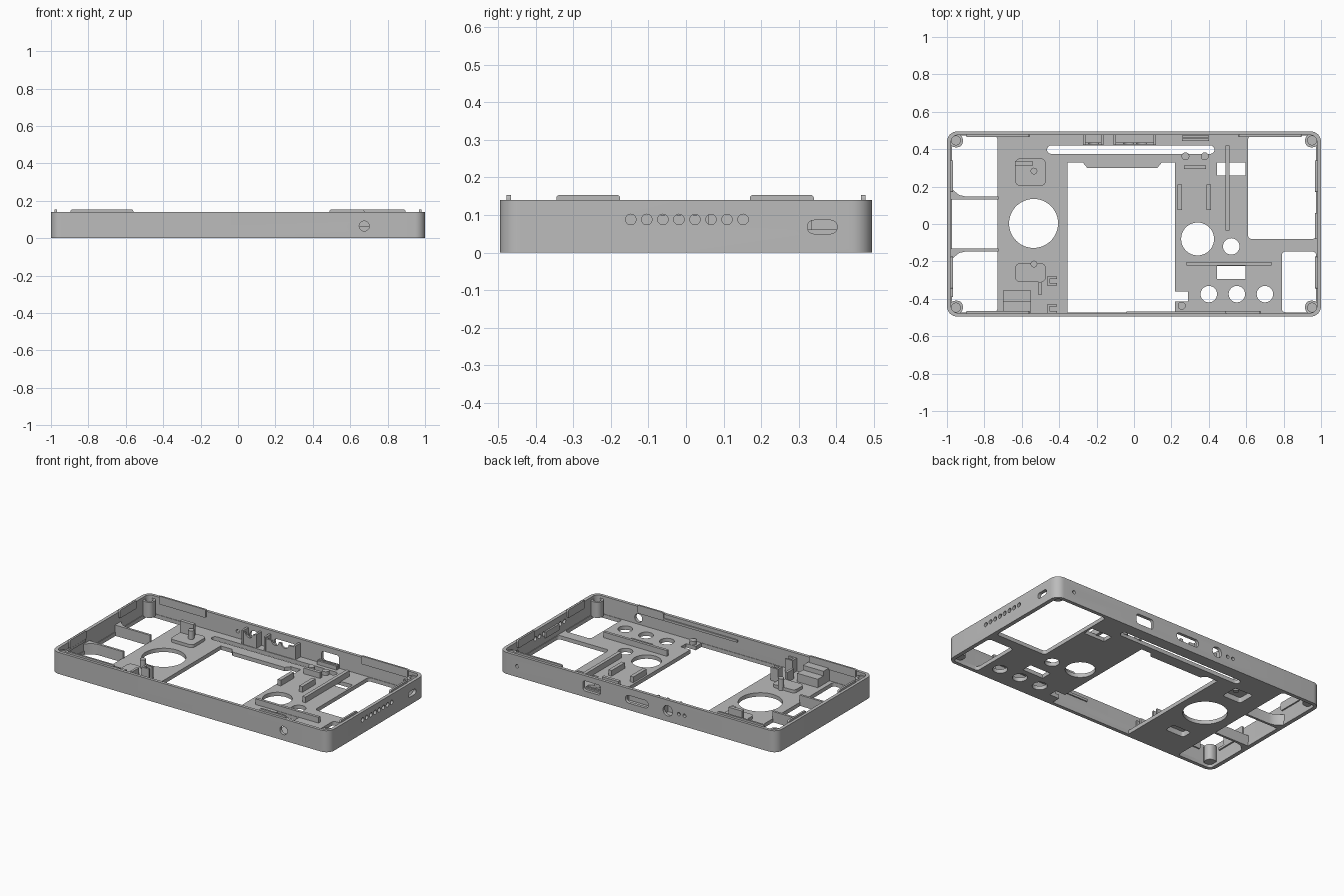
import bpy, bmesh, math

cube = bpy.data.objects.get("Cube")
if cube:
    bpy.data.objects.remove(cube, do_unlink=True)

grey = bpy.data.materials.new("mid_grey")
grey.use_nodes = True
grey.diffuse_color = (0.5, 0.5, 0.5, 1)
grey.node_tree.nodes["Principled BSDF"].inputs["Base Color"].default_value = (0.5, 0.5, 0.5, 1)

WALL, FLOOR, TOP, LIP = 0.022, 0.025, 0.14, 0.153


def rrect(x0, x1, y0, y1, r=0.0, seg=6):
    """Outline of a rectangle with rounded corners."""
    if r <= 0:
        return [(x0, y0), (x1, y0), (x1, y1), (x0, y1)]
    pts = []
    centres = [(x1 - r, y1 - r), (x0 + r, y1 - r), (x0 + r, y0 + r), (x1 - r, y0 + r)]
    for q, (cx, cy) in enumerate(centres):
        for i in range(seg + 1):
            a = math.pi / 2 * (q + i / seg)
            pts.append((cx + r * math.cos(a), cy + r * math.sin(a)))
    return pts


def circle(x, y, r, n=32):
    return [(x + r * math.cos(math.tau * i / n), y + r * math.sin(math.tau * i / n)) for i in range(n)]


def prism(name, pts, a, b, axis="z"):
    """Extrude an outline from a to b along an axis."""
    place = {"z": lambda u, v, w: (u, v, w),
             "y": lambda u, v, w: (u, w, v),
             "x": lambda u, v, w: (w, u, v)}[axis]
    bm = bmesh.new()
    low = [bm.verts.new(place(u, v, a)) for u, v in pts]
    high = [bm.verts.new(place(u, v, b)) for u, v in pts]
    bm.faces.new(low)
    bm.faces.new(high)
    for i in range(len(pts)):
        j = (i + 1) % len(pts)
        bm.faces.new((low[i], low[j], high[j], high[i]))
    bmesh.ops.recalc_face_normals(bm, faces=bm.faces)
    mesh = bpy.data.meshes.new(name)
    bm.to_mesh(mesh)
    bm.free()
    mesh.materials.append(grey)
    ob = bpy.data.objects.new(name, mesh)
    bpy.context.collection.objects.link(ob)
    return ob


def box(name, x0, x1, y0, y1, z0, z1):
    return prism(name, rrect(x0, x1, y0, y1), z0, z1)


def cut(ob, cutters):
    """Subtract the cutters, then remove them."""
    for c in cutters:
        m = ob.modifiers.new("cut", "BOOLEAN")
        m.operation, m.solver, m.object = "DIFFERENCE", "EXACT", c
    bpy.context.view_layer.update()
    result = ob.evaluated_get(bpy.context.evaluated_depsgraph_get())
    mesh = bpy.data.meshes.new_from_object(result)
    ob.modifiers.clear()
    ob.data = mesh
    for c in cutters:
        bpy.data.objects.remove(c, do_unlink=True)
    return ob


# Tray with floor and rounded outer wall
tray = prism("tray", rrect(-1, 1, -0.495, 0.495, 0.055, 8), 0, TOP)
cutters = [prism("cavity", rrect(-1 + WALL, 1 - WALL, -0.475, 0.475, 0.035, 8), FLOOR, 0.3)]

# Floor openings
centre = [(-0.355, -0.472), (0.22, -0.472), (0.22, -0.415), (0.29, -0.415), (0.29, -0.36),
          (0.22, -0.36), (0.22, 0.33), (0.15, 0.33), (0.125, 0.3), (-0.25, 0.3),
          (-0.275, 0.33), (-0.355, 0.33)]
openings = [
    centre,
    rrect(-0.974, -0.73, -0.472, 0.472, 0.02),
    rrect(0.61, 0.974, -0.08, 0.472, 0.02),
    rrect(0.79, 0.974, -0.472, -0.147, 0.02),
    rrect(-0.465, 0.43, 0.375, 0.42, 0.022),
    rrect(0.445, 0.595, 0.26, 0.33),
    rrect(0.445, 0.595, -0.295, -0.225),
    circle(-0.537, 0.003, 0.131, 48),
    circle(0.34, -0.08, 0.088, 40),
    circle(0.52, -0.12, 0.044),
] + [circle(x, -0.375, 0.044) for x in (0.4, 0.55, 0.7)]
cutters += [prism("opening", o, -0.1, 0.06) for o in openings]

# Ports in the back wall
ports = [rrect(0.27, 0.395, 0.04, 0.105, 0.015), rrect(-0.075, 0.09, 0.045, 0.095, 0.024),
         circle(-0.215, 0.07, 0.034), circle(-0.295, 0.07, 0.011, 16),
         circle(-0.335, 0.07, 0.011, 16), circle(0.87, 0.07, 0.011, 16)]
cutters += [prism("port", p, 0.44, 0.6, "y") for p in ports]

# Hole in the front wall, speaker holes and slot in the right-hand wall
cutters.append(prism("jack", circle(0.675, 0.065, 0.027), -0.6, -0.44, "y"))
side = [circle(-0.147 + 0.0427 * i, 0.088, 0.014, 20) for i in range(8)]
side.append(rrect(0.323, 0.402, 0.05, 0.086, 0.017))
cutters += [prism("side_hole", s, 0.95, 1.1, "x") for s in side]

# Button pads: pockets open below
pads = [(-0.635, -0.472, 0.205, 0.35), (-0.635, -0.472, -0.31, -0.21)]
for x0, x1, y0, y1 in pads:
    cutters.append(prism("pocket", rrect(x0 + 0.015, x1 - 0.015, y0 + 0.015, y1 - 0.015, 0.015),
                         -0.1, 0.06))
cut(tray, cutters)
for x0, x1, y0, y1 in pads:
    pad = prism("button_pad", rrect(x0, x1, y0, y1, 0.025), FLOOR - 0.001, 0.045)
    cut(pad, [prism("pocket", rrect(x0 + 0.015, x1 - 0.015, y0 + 0.015, y1 - 0.015, 0.015), 0, 0.035)])

# Corner screw posts
for sx in (-1, 1):
    for sy in (-1, 1):
        xs = sorted((sx * 0.915, sx * 0.985))
        ys = sorted((sy * 0.41, sy * 0.48))
        post = prism("corner_post", rrect(*xs, *ys, 0.03), 0.02, 0.122)
        cut(post, [prism("screw_hole", circle(sx * 0.952, sy * 0.447, 0.024, 20), 0.07, 0.2)])

# Snap lips standing above the rim
for x0, x1, sy in [(-0.895, -0.56, -1), (-0.895, -0.56, 1), (0.49, 0.675, -1), (0.56, 0.895, 1)]:
    prism("snap_lip", rrect(x0, x1, 0.1, LIP, 0.008), *sorted((sy * 0.466, sy * 0.478)), "y")
for sx in (-1, 1):
    for y0, y1 in [(-0.345, -0.175), (0.17, 0.34)]:
        prism("end_snap_lip", rrect(y0, y1, 0.1, LIP, 0.008), *sorted((sx * 0.969, sx * 0.982)), "x")

# Rails along the inside of the walls
box("front_wall_rail", -0.04, 0.5, -0.478, -0.467, 0.1, 0.115)
box("right_wall_rail", 0.967, 0.98, -0.08, 0.06, 0.06, 0.1)
box("left_wall_rail", -0.98, -0.968, -0.39, -0.18, 0.085, 0.1)

# End ribs with flared roots at the left end
for s in (-1, 1):
    rib = [(-0.98, 0.132), (-0.725, 0.132), (-0.725, 0.147), (-0.9, 0.147),
           (-0.935, 0.155), (-0.96, 0.175), (-0.98, 0.195)]
    prism("end_rib", [(x, s * y) for x, y in rib], 0, 0.07)

# Upright fins on the floor
for x0, x1, y0, y1 in [(0.488, 0.51, -0.035, 0.42), (0.28, 0.735, -0.222, -0.204),
                       (0.232, 0.256, 0.075, 0.21), (0.388, 0.411, 0.075, 0.21),
                       (0.267, 0.385, 0.293, 0.314)]:
    box("floor_fin", x0, x1, y0, y1, 0.02, 0.062)

# Small screw bosses
for x, y in [(0.275, 0.362), (0.378, 0.362), (0.255, -0.437)]:
    prism("boss", circle(x, y, 0.021, 20), 0.02, 0.05)

# Button brackets and posts
box("bracket", -0.637, -0.54, 0.312, 0.335, 0.04, 0.12)
for y in (0.283, -0.214):
    prism("button_post", circle(-0.535, y, 0.018, 20), 0.02, 0.1)

# Port holders behind the back wall
for x0, x1, notches in [(-0.272, -0.162, [-0.217]), (-0.11, 0.118, [-0.03, 0.04])]:
    for x in (x0, x1 - 0.014):
        box("holder_cheek", x, x + 0.014, 0.422, 0.48, 0.02, 0.115)
    plate = box("holder_plate", x0 + 0.007, x1 - 0.007, 0.424, 0.436, 0.02, 0.105)
    cut(plate, [prism("notch", circle(n, 0.105, 0.026, 24), 0.4, 0.46, "y") for n in notches])
    box("holder_shelf", x0 + 0.007, x1 - 0.007, 0.436, 0.477, 0.02, 0.032)
for y in (0.444, 0.462):
    box("connector_bar", 0.257, 0.4, y, y + 0.012, 0.02, 0.05)

# Stepped block and clips near the front wall
box("block_low", -0.7, -0.552, -0.415, -0.355, 0.02, 0.08)
box("block_high", -0.7, -0.552, -0.478, -0.413, 0.02, 0.11)
box("clip_fin", -0.511, -0.495, -0.38, -0.31, 0.02, 0.09)
for y0, y1 in [(-0.328, -0.282), (-0.476, -0.43)]:
    box("clip_back", -0.465, -0.452, y0, y1, 0.02, 0.11)
    for y in (y0, y1 - 0.012):
        box("clip_arm", -0.453, -0.412, y, y + 0.012, 0.02, 0.11)

# Smooth the round edges while keeping corners sharp
bpy.ops.object.select_all(action="DESELECT")
for ob in bpy.context.collection.objects:
    if ob.type == "MESH":
        ob.select_set(True)
        bpy.context.view_layer.objects.active = ob
bpy.ops.object.shade_smooth_by_angle(angle=math.radians(30))
